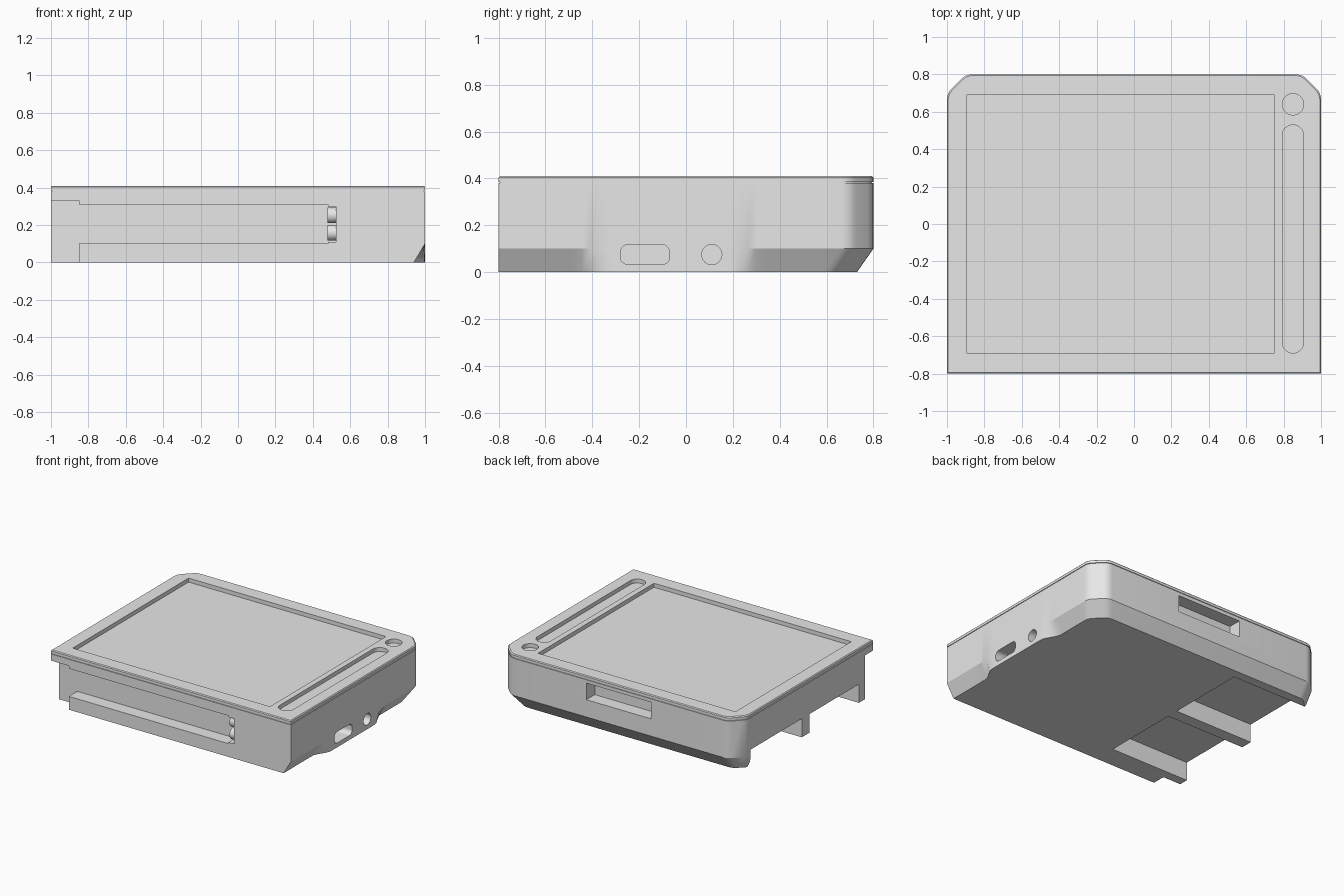
import bpy
import bmesh
from math import cos, sin, pi
from mathutils import Vector

if "Cube" in bpy.data.objects:
    bpy.data.objects.remove(bpy.data.objects["Cube"])

GREY = (0.8, 0.8, 0.8, 1)
plastic = bpy.data.materials.new("grey plastic")
plastic.use_nodes = True
plastic.diffuse_color = GREY
plastic.node_tree.nodes["Principled BSDF"].inputs["Base Color"].default_value = GREY


def loft(name, loops):
    """Closed solid through matching loops of 3D points."""
    bm = bmesh.new()
    rings = [[bm.verts.new(p) for p in loop] for loop in loops]
    n = len(rings[0])
    for a, b in zip(rings, rings[1:]):
        for i in range(n):
            j = (i + 1) % n
            bm.faces.new((a[i], a[j], b[j], b[i]))
    bm.faces.new(rings[0][::-1])
    bm.faces.new(rings[-1])
    bmesh.ops.remove_doubles(bm, verts=bm.verts, dist=1e-5)
    bmesh.ops.recalc_face_normals(bm, faces=bm.faces)
    mesh = bpy.data.meshes.new(name)
    bm.to_mesh(mesh)
    bm.free()
    mesh.materials.append(plastic)
    ob = bpy.data.objects.new(name, mesh)
    bpy.context.collection.objects.link(ob)
    return ob


def box(name, x, y, z):
    return loft(name, [[(x[0], y[0], h), (x[1], y[0], h), (x[1], y[1], h), (x[0], y[1], h)]
                       for h in z])


def rounded(u, v, r, seg=8):
    """Rounded rectangle in 2D; a circle when the radius fills it."""
    pts = []
    for k, (cu, cv) in enumerate([(u[1] - r, v[1] - r), (u[0] + r, v[1] - r),
                                  (u[0] + r, v[0] + r), (u[1] - r, v[0] + r)]):
        for i in range(seg + 1):
            a = pi / 2 * (k + i / seg)
            pts.append((cu + r * cos(a), cv + r * sin(a)))
    return pts


def cut(ob, cutters):
    bpy.context.view_layer.objects.active = ob
    for c in cutters:
        c.hide_render = True
        mod = ob.modifiers.new("cut", "BOOLEAN")
        mod.operation = "DIFFERENCE"
        mod.solver = "EXACT"
        mod.object = c
        bpy.ops.object.modifier_apply(modifier=mod.name)
        bpy.data.objects.remove(c)


def smooth(ob):
    bpy.ops.object.select_all(action="DESELECT")
    ob.select_set(True)
    bpy.context.view_layer.objects.active = ob
    bpy.ops.object.shade_smooth_by_angle(angle=0.44)


def soften(corner, before, after, r=0.035, seg=4):
    """Round one corner of an outline."""
    p = Vector(corner)
    a = p + (Vector(before) - p).normalized() * r
    b = p + (Vector(after) - p).normalized() * r
    return [tuple(a.lerp(p, t).lerp(p.lerp(b, t), t)) for t in (i / seg for i in range(seg + 1))]


def ease(t):
    t = min(max(t, 0), 1)
    return t * t * (3 - 2 * t)


def outline(z, side=0.0, back=0.0, inset=0.0):
    """Case outline; the side slope fades out around the ports."""
    xr, xl, yb, yf = 1 - inset, -1 + inset, 0.8 - back - inset, -0.8 + inset
    pts = [(xl, yf)]
    for i in range(41):
        y = yf + (0.62 - yf) * i / 40
        w = max(ease((-0.32 - y) / 0.14), ease((y - 0.2) / 0.14))
        pts.append((xr - side * w, y))
    xs = xr - side
    corners = [(xs, yb - 0.1), (xs - 0.1, yb), (xl + 0.1, yb), (xl, yb - 0.1)]
    path = [(xs, yf)] + corners + [(xl, yf)]
    for k in range(1, 5):
        pts += soften(path[k], path[k - 1], path[k + 1])
    # keep the straight right edge in order below the softened corner
    pts = [p for i, p in enumerate(pts) if i != 41]
    return [(x, y, z) for x, y in pts]


# Main case with sloped lower edges
SEAM, TOP = 0.38, 0.41
case = loft("case", [outline(0, 0.06, 0.07), outline(0.1), outline(SEAM)])

cutters = [
    # front left notch and long front channel
    box("notch", (-1.2, -0.85), (-1, -0.7), (-0.1, 0.33)),
    box("channel", (-1.2, 0.48), (-1, -0.7), (0.1, 0.31)),
    box("contact_pocket", (0.45, 0.525), (-1, -0.702), (0.11, 0.3)),
    # back window
    box("window", (-0.27, 0.27), (0.7, 1), (0.23, 0.355)),
]
# underside slots, open at the right-hand end
for y in ((-0.63, -0.04), (0.05, 0.66)):
    cutters.append(box("slot", (-1.2, -0.34), y, (-0.1, 0.14)))
# side ports
for y, z, r in (((-0.28, -0.07), (0.033, 0.117), 0.032), ((0.067, 0.153), (0.032, 0.118), 0.043)):
    cutters.append(loft("port", [[(x, a, b) for a, b in rounded(y, z, r)] for x in (0.88, 1.1)]))
cut(case, cutters)
smooth(case)

# Contact pegs at the end of the front channel
for name, z in (("lower_contact", 0.158), ("upper_contact", 0.252)):
    ring = rounded((-0.785, -0.701), (z - 0.042, z + 0.042), 0.042)
    smooth(loft(name, [[(x, a, b) for a, b in ring] for x in (0.478, 0.527)]))

# Lid frame with seam groove and softened top edge
lid = loft("lid", [outline(SEAM, inset=0.005), outline(SEAM + 0.005, inset=0.005),
                   outline(SEAM + 0.005), outline(TOP - 0.006), outline(TOP, inset=0.006)])
openings = [box("screen_opening", (-0.895, 0.75), (-0.69, 0.69), (0.3, 0.5))]
for x, y in (((0.793, 0.907), (-0.69, 0.53)), ((0.793, 0.907), (0.583, 0.697))):
    ring = rounded(x, y, 0.0569)
    openings.append(loft("opening", [[(a, b, z) for a, b in ring] for z in (0.3, 0.5)]))
cut(lid, openings)
smooth(lid)
